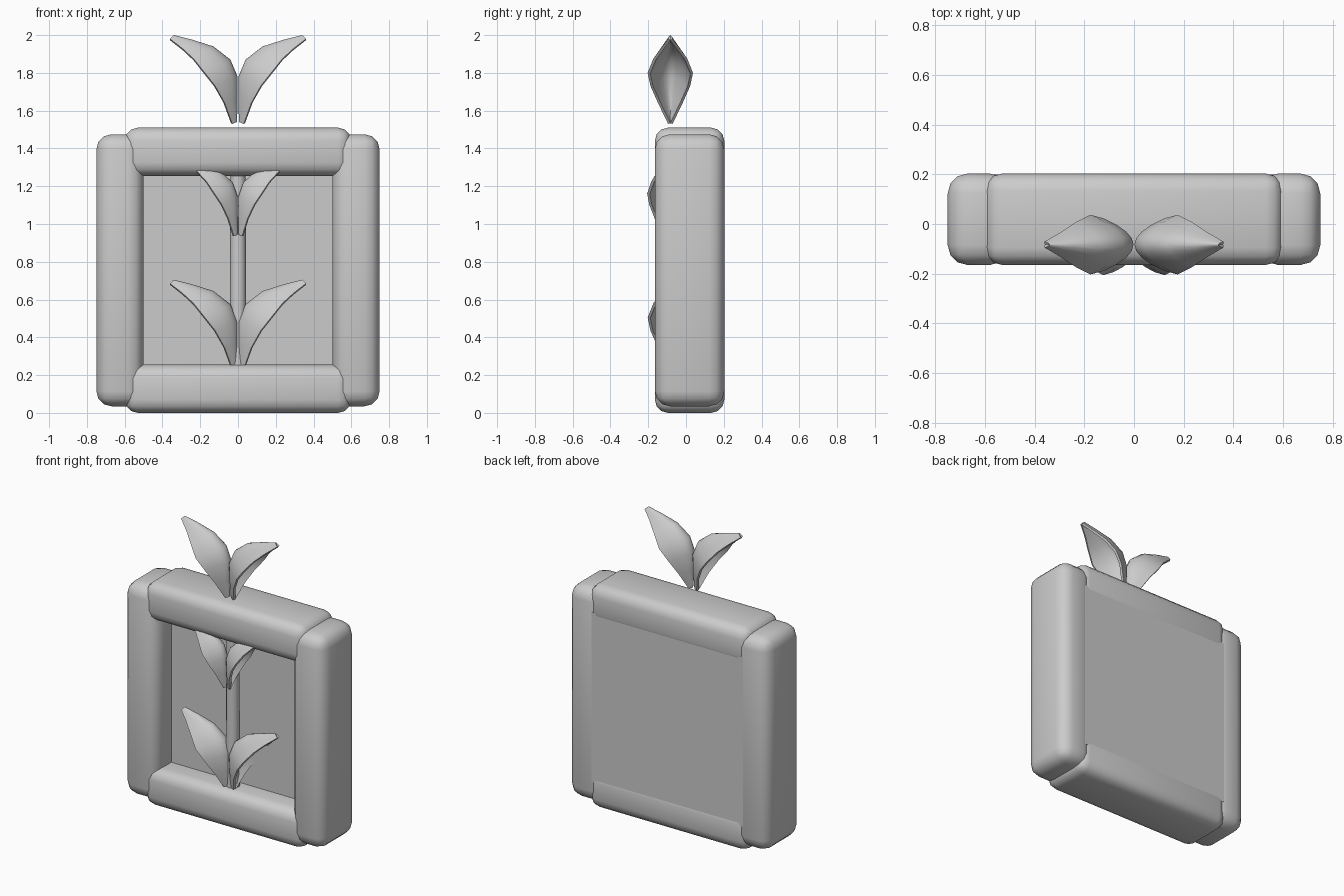
import bpy
import bmesh
from mathutils import Vector

old = bpy.data.objects.get("Cube")
if old:
    bpy.data.objects.remove(old, do_unlink=True)

# Single plain grey
grey = bpy.data.materials.new("plain_grey")
grey.use_nodes = True
grey.diffuse_color = (0.6, 0.6, 0.6, 1)
grey.node_tree.nodes["Principled BSDF"].inputs["Base Color"].default_value = (0.6, 0.6, 0.6, 1)


def finish(name, bm, thickness=0.0):
    mesh = bpy.data.meshes.new(name)
    bm.to_mesh(mesh)
    bm.free()
    mesh.materials.append(grey)
    obj = bpy.data.objects.new(name, mesh)
    bpy.context.collection.objects.link(obj)
    bpy.ops.object.select_all(action="DESELECT")
    obj.select_set(True)
    bpy.context.view_layer.objects.active = obj
    if thickness:
        shell = obj.modifiers.new("thickness", "SOLIDIFY")
        shell.thickness = thickness
        shell.offset = -1
        bpy.ops.object.modifier_apply(modifier=shell.name)
    bpy.ops.object.shade_smooth_by_angle(angle=0.8)


def box(name, low, high, bevel=0.0):
    low, high = Vector(low), Vector(high)
    bm = bmesh.new()
    bmesh.ops.create_cube(bm, size=1)
    bmesh.ops.scale(bm, vec=high - low, verts=bm.verts)
    bmesh.ops.translate(bm, vec=(low + high) / 2, verts=bm.verts)
    if bevel:
        bmesh.ops.bevel(bm, geom=bm.edges[:], offset=bevel, segments=3,
                        profile=0.5, affect="EDGES")
    finish(name, bm)


# Frame of four rounded bars around a thick back panel
front, back = -0.165, 0.203
for side, x in (("right", -0.75), ("left", 0.5)):
    box(side + "_post", (x, front, 0.035), (x + 0.25, back, 1.475), 0.08)
for side, z in (("bottom", 0.0), ("top", 1.255)):
    box(side + "_rail", (-0.6, front, z), (0.6, back, z + 0.255), 0.07)
box("back_panel", (-0.57, 0.0, 0.18), (0.57, back - 0.003, 1.33))

# Stem
bm = bmesh.new()
bmesh.ops.create_cone(bm, cap_ends=True, segments=12, radius1=0.045,
                      radius2=0.04, depth=1.1)
bmesh.ops.translate(bm, vec=(0, -0.055, 0.75), verts=bm.verts)
finish("stem", bm)

# Leaf stations: midrib x, midrib z, rim x, rim z, half width
LEAF = [
    (0.005, 0.01, 0.03, 0.0, 0.012),
    (0.002, 0.13, 0.07, 0.11, 0.065),
    (0.002, 0.25, 0.12, 0.20, 0.105),
    (0.04, 0.34, 0.175, 0.27, 0.12),
    (0.13, 0.41, 0.235, 0.345, 0.09),
    (0.24, 0.445, 0.295, 0.40, 0.05),
    (0.34, 0.47, 0.36, 0.45, 0.012),
]
ACROSS = 8


def leaf(name, side, base, scale):
    # Cupped sheet, arched across its width, thickened on the hollow side
    bm = bmesh.new()
    rows = []
    for mx, mz, rx, rz, w in LEAF:
        row = []
        for i in range(ACROSS + 1):
            u = 2 * i / ACROSS - 1
            k = u * u
            p = (side * scale[0] * (mx + (rx - mx) * k), scale[1] * w * u,
                 scale[2] * (mz + (rz - mz) * k))
            row.append(bm.verts.new(Vector(p) + Vector(base)))
        rows.append(row)
    for a, b in zip(rows, rows[1:]):
        for i in range(ACROSS):
            quad = (a[i], a[i + 1], b[i + 1], b[i])
            bm.faces.new(quad if side < 0 else quad[::-1])
    finish(name, bm, 0.015)


# Three leaf pairs, the middle one smaller and further forward
PAIRS = [
    ("lower", (0, -0.083, 0.235), (1, 1, 1)),
    ("middle", (0, -0.118, 0.935), (0.71, 0.73, 0.84)),
    ("upper", (0, -0.083, 1.53), (1, 1, 1)),
]
for level, base, scale in PAIRS:
    for label, side in (("right", -1), ("left", 1)):
        leaf(level + "_" + label + "_leaf", side, base, scale)
